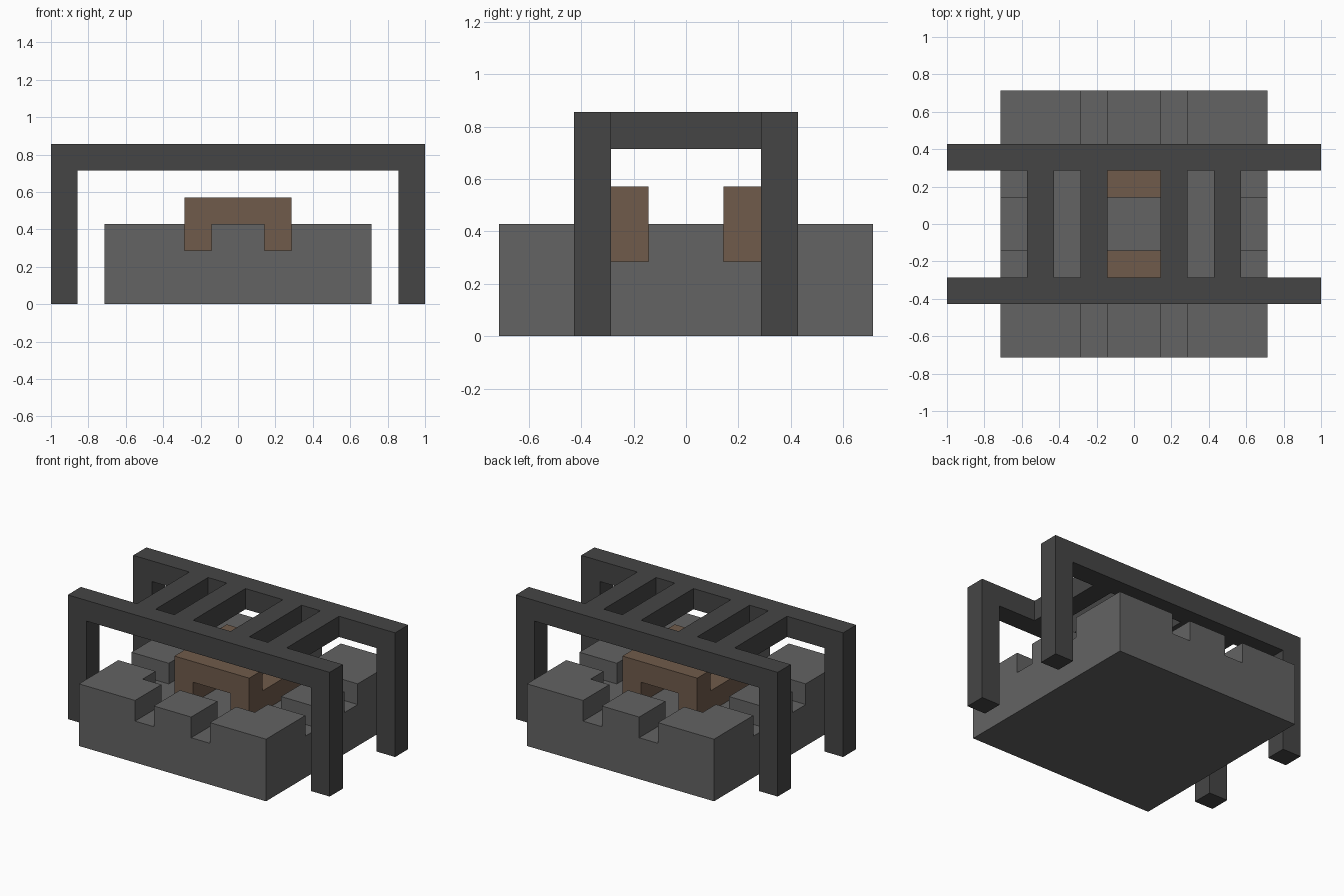
import bpy, bmesh

if "Cube" in bpy.data.objects:
    bpy.data.objects.remove(bpy.data.objects["Cube"])

U = 2 / 14  # model is laid out on a grid of 14 units along x


def material(name, rgb):
    m = bpy.data.materials.new(name)
    m.diffuse_color = (*rgb, 1)
    m.use_nodes = True
    m.node_tree.nodes["Principled BSDF"].inputs["Base Color"].default_value = m.diffuse_color
    return m


STONE = material("stone_grey", (0.125, 0.125, 0.125))
IRON = material("iron_grey", (0.06, 0.06, 0.06))
WOOD = material("wood_brown", (0.16, 0.105, 0.07))


def prism(name, profile, y0, y1, mat=None):
    """Extrude an (x, z) profile along y, in grid units."""
    bm = bmesh.new()
    face = bm.faces.new([bm.verts.new((x * U, y0 * U, z * U)) for x, z in profile])
    out = bmesh.ops.extrude_face_region(bm, geom=[face])["geom"]
    verts = [g for g in out if isinstance(g, bmesh.types.BMVert)]
    bmesh.ops.translate(bm, verts=verts, vec=(0, (y1 - y0) * U, 0))
    bmesh.ops.recalc_face_normals(bm, faces=bm.faces)
    mesh = bpy.data.meshes.new(name)
    bm.to_mesh(mesh)
    bm.free()
    if mat:
        mesh.materials.append(mat)
    ob = bpy.data.objects.new(name, mesh)
    bpy.context.collection.objects.link(ob)
    return ob


def box(name, x0, x1, y0, y1, z0, z1, mat=None):
    return prism(name, [(x0, z0), (x1, z0), (x1, z1), (x0, z1)], y0, y1, mat)


# Stone base: square block with a central pit and four crossing grooves
base = box("stone_base", -5, 5, -5, 5, 0, 3, STONE)
cutters = [box("pit_cutter", -3, 3, -3, 3, 2, 4)]
for a, b in ((-2, -1), (1, 2)):
    cutters.append(box("groove_cutter_x", -6, 6, a, b, 2, 4))
    cutters.append(box("groove_cutter_y", a, b, -6, 6, 2, 4))
for c in cutters:
    c.hide_render = True
    c.hide_viewport = True
    mod = base.modifiers.new(c.name, "BOOLEAN")
    mod.operation = "DIFFERENCE"
    mod.solver = "EXACT"
    mod.object = c

# Crossed logs: lower pair along y, upper pair along x
for side, a, b in (("first", -2, -1), ("second", 1, 2)):
    box(f"lower_log_{side}", a, b, -2, 2, 2, 3, WOOD)
    box(f"upper_log_{side}", -2, 2, a, b, 3, 4, WOOD)

# Grill frame: two arched side frames joined by four crossbars
arch = [(-7, 0), (-6, 0), (-6, 5), (6, 5), (6, 0), (7, 0), (7, 6), (-7, 6)]
prism("front_frame", arch, -3, -2, IRON)
prism("back_frame", arch, 2, 3, IRON)
for i, x in enumerate((-4, -2, 1, 3)):
    box(f"crossbar_{i + 1}", x, x + 1, -2, 2, 5, 6, IRON)
